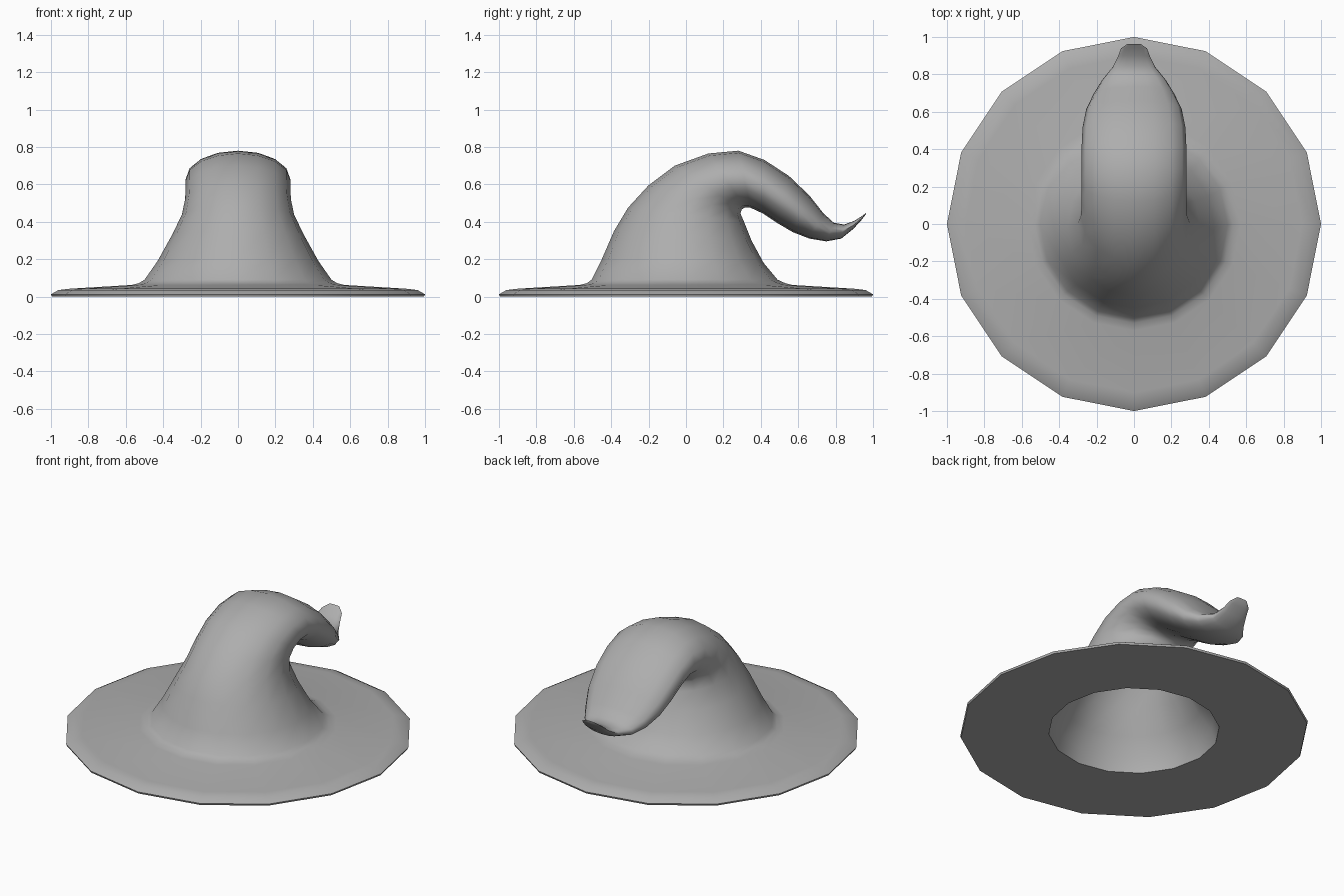
import bpy
import bmesh
from math import sin, cos, pi
from mathutils import Vector

SIDES = 16
FELT_THICKNESS = 0.03

default_cube = bpy.data.objects.get("Cube")
if default_cube:
    bpy.data.objects.remove(default_cube, do_unlink=True)


def make_material(name, colour):
    material = bpy.data.materials.new(name)
    material.use_nodes = True
    material.diffuse_color = colour
    shader = next(n for n in material.node_tree.nodes if n.type == "BSDF_PRINCIPLED")
    shader.inputs["Base Color"].default_value = colour
    return material


def flat_ring(radius, height):
    """Level circular section: front point, back point, half width."""
    return (-radius, height, radius, height, radius)


def inset_ring(section, thickness):
    """Shrink a section towards its own centre for the lining."""
    front, back = Vector(section[:2]), Vector(section[2:4])
    step = (back - front).normalized() * thickness
    front, back = front + step, back - step
    return (front.x, front.y, back.x, back.y, section[4] - thickness)


def add_ring(bm, section):
    """Place the vertices of one elliptical section, mirrored about x."""
    front, back = Vector(section[:2]), Vector(section[2:4])
    centre, half = (front + back) / 2, (front - back) / 2
    ring = []
    for i in range(SIDES):
        angle = 2 * pi * i / SIDES
        point = centre + half * cos(angle)
        ring.append(bm.verts.new((section[4] * sin(angle), point.x, point.y)))
    return ring


def loft(name, sections, material):
    """Skin a closed surface through the sections in order."""
    mesh = bpy.data.meshes.new(name)
    bm = bmesh.new()
    rings = [add_ring(bm, section) for section in sections]
    for lower, upper in zip(rings, rings[1:]):
        for i in range(SIDES):
            j = (i + 1) % SIDES
            bm.faces.new((lower[i], lower[j], upper[j], upper[i]))
    bm.faces.new(rings[0])
    bm.faces.new(rings[-1])
    bmesh.ops.recalc_face_normals(bm, faces=bm.faces[:])
    bm.to_mesh(mesh)
    bm.free()
    mesh.materials.append(material)
    obj = bpy.data.objects.new(name, mesh)
    bpy.context.collection.objects.link(obj)
    return obj


# Crown sections: front y, z, back y, z, half width, from base to curled tip
crown = [
    (-0.505, 0.09, 0.49, 0.09, 0.50),
    (-0.45, 0.2, 0.415, 0.18, 0.43),
    (-0.385, 0.35, 0.35, 0.3, 0.355),
    (-0.31, 0.475, 0.31, 0.4, 0.3),
    (-0.2, 0.595, 0.291, 0.445, 0.283),
    (-0.06, 0.7, 0.298, 0.465, 0.28),
    (0.12, 0.765, 0.315, 0.477, 0.28),
    (0.28, 0.78, 0.345, 0.475, 0.28),
    (0.42, 0.73, 0.41, 0.445, 0.28),
    (0.55, 0.645, 0.485, 0.395, 0.275),
    (0.66, 0.54, 0.57, 0.345, 0.255),
    (0.735, 0.445, 0.66, 0.31, 0.215),
    (0.79, 0.395, 0.75, 0.295, 0.17),
    (0.845, 0.385, 0.83, 0.31, 0.115),
    (0.9, 0.405, 0.895, 0.362, 0.085),
    (0.94, 0.43, 0.937, 0.408, 0.07),
    (0.963, 0.447, 0.963, 0.441, 0.035),
]

# Brim from the head opening, across the underside and back over the top
brim = [
    flat_ring(radius, height)
    for radius, height in (
        (0.49, 0), (0.995, 0), (1, 0.012), (0.96, 0.035),
        (0.9, 0.042), (0.57, 0.062), (0.53, 0.072),
    )
]

# Hollow lining follows the crown up into the bend
lining = [inset_ring(section, FELT_THICKNESS) for section in crown[:11]]

grey_felt = make_material("grey felt", (0.42, 0.42, 0.42, 1))
hat = loft("pointed_hat", lining[::-1] + brim + crown, grey_felt)

# Smooth felt with crisp edges at the rim and head opening
bpy.ops.object.select_all(action="DESELECT")
hat.select_set(True)
bpy.context.view_layer.objects.active = hat
bpy.ops.object.shade_smooth_by_angle(angle=pi * 0.3)
